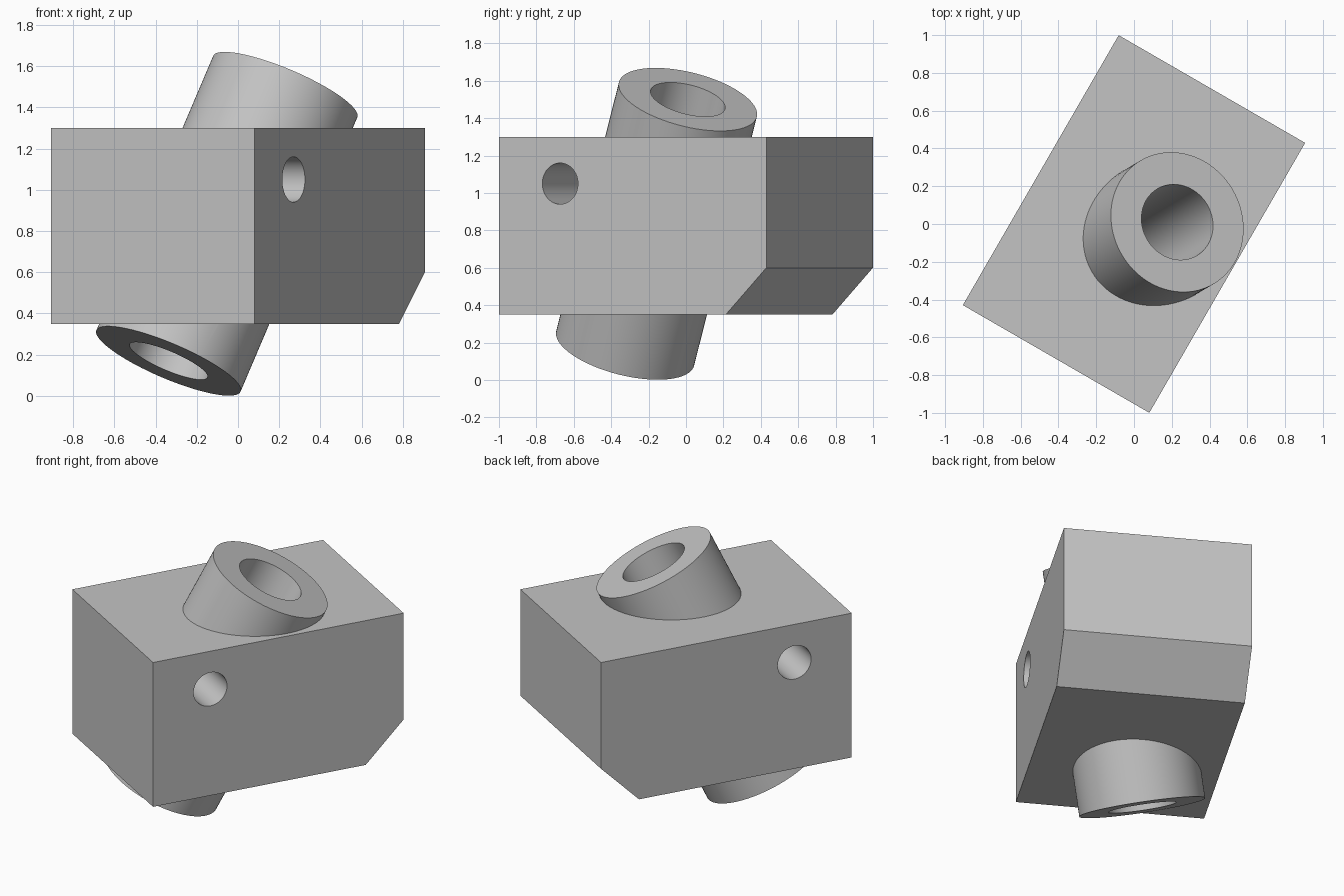
import bpy, bmesh, math
from mathutils import Vector, Matrix

cube = bpy.data.objects.get("Cube")
if cube:
    bpy.data.objects.remove(cube, do_unlink=True)

grey = bpy.data.materials.new("light_grey")
grey.use_nodes = True
colour = (0.55, 0.55, 0.55, 1)
grey.diffuse_color = colour
grey.node_tree.nodes["Principled BSDF"].inputs["Base Color"].default_value = colour


def add_object(name, bm):
    bmesh.ops.recalc_face_normals(bm, faces=bm.faces)
    mesh = bpy.data.meshes.new(name)
    bm.to_mesh(mesh)
    bm.free()
    mesh.materials.append(grey)
    obj = bpy.data.objects.new(name, mesh)
    bpy.context.collection.objects.link(obj)
    return obj


def rod(name, start, end, radius, extra=0.0, sides=96):
    """Cylinder between two points, lengthened by extra at both ends."""
    axis = end - start
    bm = bmesh.new()
    bmesh.ops.create_cone(
        bm, cap_ends=True, segments=sides, radius1=radius, radius2=radius,
        depth=axis.length + 2 * extra,
        matrix=Matrix.Translation((start + end) / 2)
        @ axis.to_track_quat("Z", "Y").to_matrix().to_4x4())
    return add_object(name, bm)


def combine(target, tool, operation):
    tool.hide_render = True
    mod = target.modifiers.new(operation.lower(), "BOOLEAN")
    mod.operation = operation
    mod.solver = "EXACT"
    mod.object = tool
    bpy.context.view_layer.objects.active = target
    bpy.ops.object.modifier_apply(modifier=mod.name)
    bpy.data.objects.remove(tool, do_unlink=True)


# Block: side profile with one chamfered lower edge, extruded across its width
turn = Matrix.Rotation(math.radians(60), 4, "Z")
half_len, half_wid, low, high, chamfer = 0.825, 0.57, 0.35, 1.30, 0.25
profile = [(-half_len, low), (half_len - chamfer, low), (half_len, low + chamfer),
           (half_len, high), (-half_len, high)]
bm = bmesh.new()
side = bm.faces.new([bm.verts.new((x, -half_wid, z)) for x, z in profile])
swept = bmesh.ops.extrude_face_region(bm, geom=[side])["geom"]
bmesh.ops.translate(bm, vec=(0, 2 * half_wid, 0),
                    verts=[g for g in swept if isinstance(g, bmesh.types.BMVert)])
bm.transform(turn)
block = add_object("block_with_tube", bm)

# Slanted tube through the block
foot, head = Vector((-0.337, -0.325, 0.17)), Vector((0.229, 0.01, 1.50))
combine(block, rod("tube", foot, head, 0.38), "UNION")
combine(block, rod("tube_bore", foot, head, 0.205, 0.2), "DIFFERENCE")

# Cross hole through the width of the block
near, far = (turn @ Vector((-0.448, y, 1.05)) for y in (-half_wid, half_wid))
combine(block, rod("cross_hole", near, far, 0.11, 0.1, 64), "DIFFERENCE")

# Smooth round walls, crisp edges
bpy.ops.object.select_all(action="DESELECT")
block.select_set(True)
bpy.context.view_layer.objects.active = block
bpy.ops.object.shade_smooth_by_angle(angle=math.radians(30))
